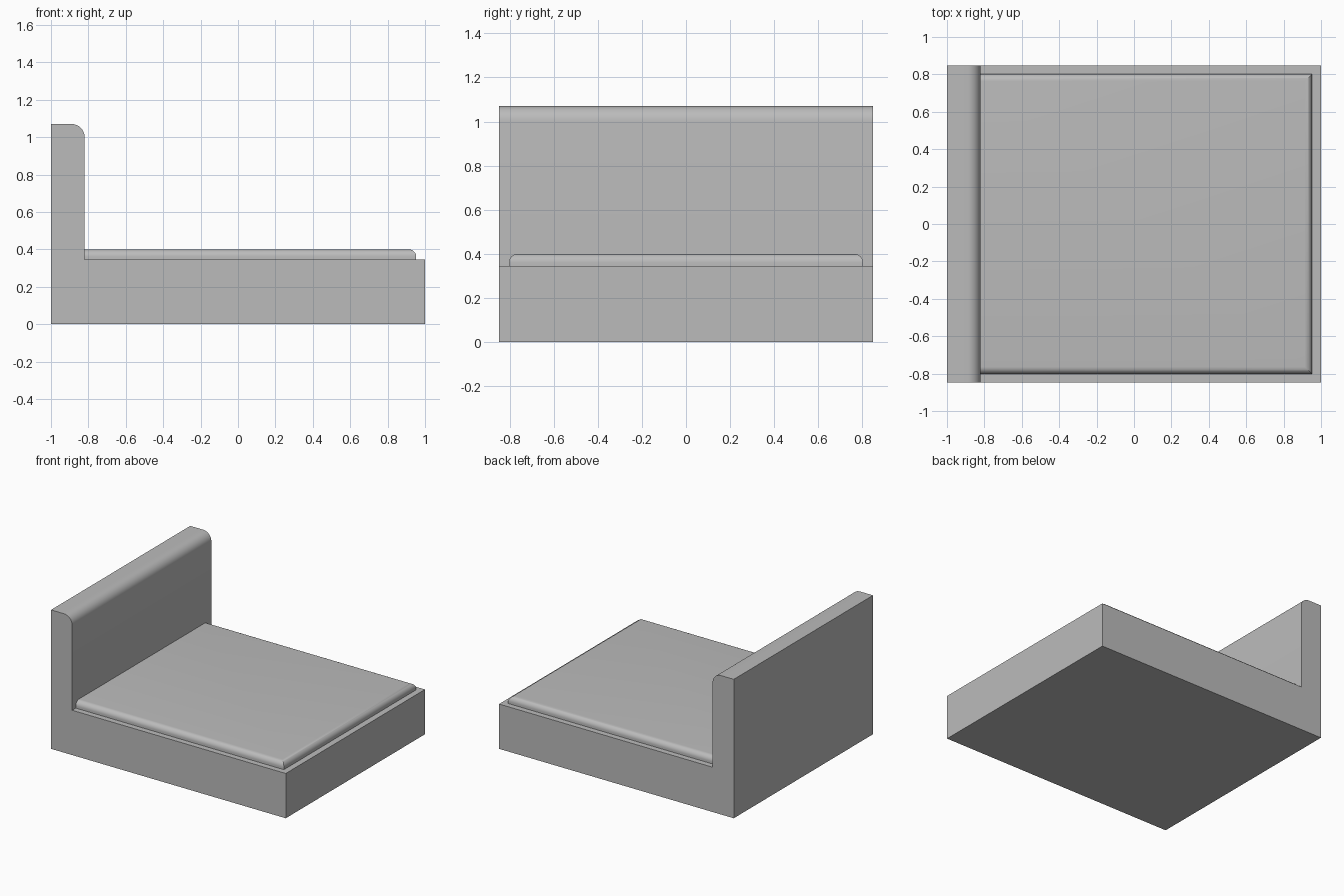
import bpy, bmesh

cube = bpy.data.objects.get("Cube")
if cube:
    bpy.data.objects.remove(cube, do_unlink=True)

grey = bpy.data.materials.new("plain_grey")
grey.use_nodes = True
colour = (0.5, 0.5, 0.5, 1)
grey.diffuse_color = colour
grey.node_tree.nodes["Principled BSDF"].inputs["Base Color"].default_value = colour


def extrude_profile(name, profile, half_width, is_rounded, radius):
    """Extrude an x-z profile along y, then round the edges picked by is_rounded."""
    bm = bmesh.new()
    face = bm.faces.new([bm.verts.new((x, -half_width, z)) for x, z in profile])
    side = bmesh.ops.extrude_face_region(bm, geom=[face])["geom"]
    moved = [v for v in side if isinstance(v, bmesh.types.BMVert)]
    bmesh.ops.translate(bm, verts=moved, vec=(0, 2 * half_width, 0))
    bmesh.ops.recalc_face_normals(bm, faces=bm.faces)
    edges = [e for e in bm.edges if is_rounded(*(v.co for v in e.verts))]
    bmesh.ops.bevel(bm, geom=edges, offset=radius, segments=8,
                    profile=0.5, affect='EDGES')
    mesh = bpy.data.meshes.new(name)
    bm.to_mesh(mesh)
    bm.free()
    mesh.materials.append(grey)
    obj = bpy.data.objects.new(name, mesh)
    bpy.context.collection.objects.link(obj)
    bpy.ops.object.select_all(action='DESELECT')
    obj.select_set(True)
    bpy.context.view_layer.objects.active = obj
    bpy.ops.object.shade_smooth_by_angle()
    return obj


HEAD_X, DECK_Z, HEAD_Z, MATTRESS_Z = -0.82, 0.345, 1.07, 0.4

# Bed base and headboard in one L-shaped piece, inner top edge rounded
extrude_profile(
    "bed_frame",
    [(-1, 0), (1, 0), (1, DECK_Z), (HEAD_X, DECK_Z), (HEAD_X, HEAD_Z), (-1, HEAD_Z)],
    0.847,
    lambda a, b: min(a.z, b.z) > HEAD_Z - 0.01 and min(a.x, b.x) > -0.9,
    0.07)

# Mattress, top rounded on the foot and both long sides
extrude_profile(
    "mattress",
    [(HEAD_X, DECK_Z), (0.953, DECK_Z), (0.953, MATTRESS_Z), (HEAD_X, MATTRESS_Z)],
    0.803,
    lambda a, b: min(a.z, b.z) > MATTRESS_Z - 0.01 and max(a.x, b.x) > 0,
    0.04)
